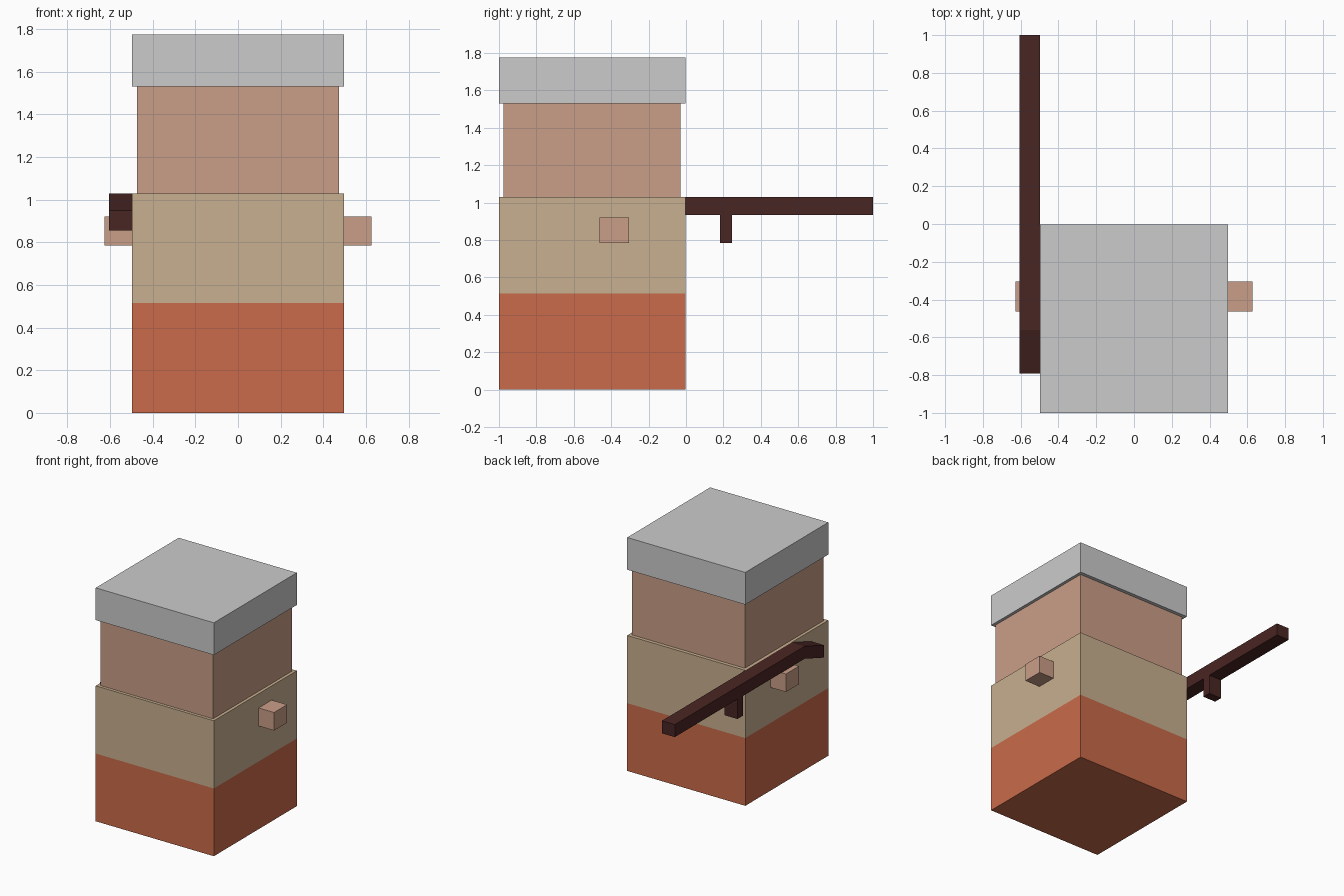
import bpy, bmesh
from mathutils import Vector

if "Cube" in bpy.data.objects:
    bpy.data.objects.remove(bpy.data.objects["Cube"])


def material(name, rgb):
    # sRGB 0-255 to linear colour
    m = bpy.data.materials.new(name)
    m.diffuse_color = [(c / 255) ** 2.2 for c in rgb] + [1]
    m.use_nodes = True
    m.node_tree.nodes["Principled BSDF"].inputs["Base Color"].default_value = m.diffuse_color
    return m


skin = material("skin", (201, 156, 134))
red = material("red", (200, 106, 75))
tan = material("tan", (199, 174, 142))
dark = material("dark_wood", (74, 42, 40))
grey = material("pale_grey", (196, 200, 199))


def finish(name, bm, mats):
    bmesh.ops.recalc_face_normals(bm, faces=bm.faces)
    me = bpy.data.meshes.new(name)
    bm.to_mesh(me)
    bm.free()
    for m in mats:
        me.materials.append(m)
    ob = bpy.data.objects.new(name, me)
    bpy.context.collection.objects.link(ob)
    return ob


def box_mesh(lo, hi):
    bm = bmesh.new()
    bmesh.ops.create_cube(bm, size=1)
    lo, hi = Vector(lo), Vector(hi)
    for v in bm.verts:
        v.co = (lo + hi) / 2 + v.co * (hi - lo)
    return bm


def box(name, lo, hi, mat):
    return finish(name, box_mesh(lo, hi), [mat])


W = 0.497

# Body: one block split into red lower and tan upper halves
bm = box_mesh((-W, -1, 0), (W, -0.003, 1.03))
bmesh.ops.bisect_plane(bm, geom=bm.verts[:] + bm.edges[:] + bm.faces[:],
                       plane_co=(0, 0, 0.515), plane_no=(0, 0, 1))
for f in bm.faces:
    f.material_index = int(f.calc_center_median().z > 0.515)
finish("body", bm, [red, tan])

# Head and flat cap
box("head", (-0.474, -0.977, 1.03), (0.474, -0.03, 1.53), skin)
box("cap", (-W, -1, 1.53), (W, -0.003, 1.775), grey)

# Hands
for side, s in (("left", -1), ("right", 1)):
    xs = sorted((s * W, s * 0.627))
    box(side + "_hand", (xs[0], -0.462, 0.785), (xs[1], -0.305, 0.922), skin)

# Long barrel with drooping stock, extruded from its side profile
X0, X1 = -0.606, -W
profile = [(1, 1.03), (-0.56, 1.03), (-0.792, 0.95),
           (-0.792, 0.855), (-0.56, 0.935), (1, 0.935)]
bm = bmesh.new()
face = bm.faces.new([bm.verts.new((X0, y, z)) for y, z in profile])
ext = bmesh.ops.extrude_face_region(bm, geom=[face])
bmesh.ops.translate(bm, vec=(X1 - X0, 0, 0),
                    verts=[g for g in ext["geom"] if isinstance(g, bmesh.types.BMVert)])
finish("barrel_and_stock", bm, [dark])

# Small grip under the barrel
box("grip", (X0, 0.182, 0.785), (X1, 0.247, 0.935), dark)
